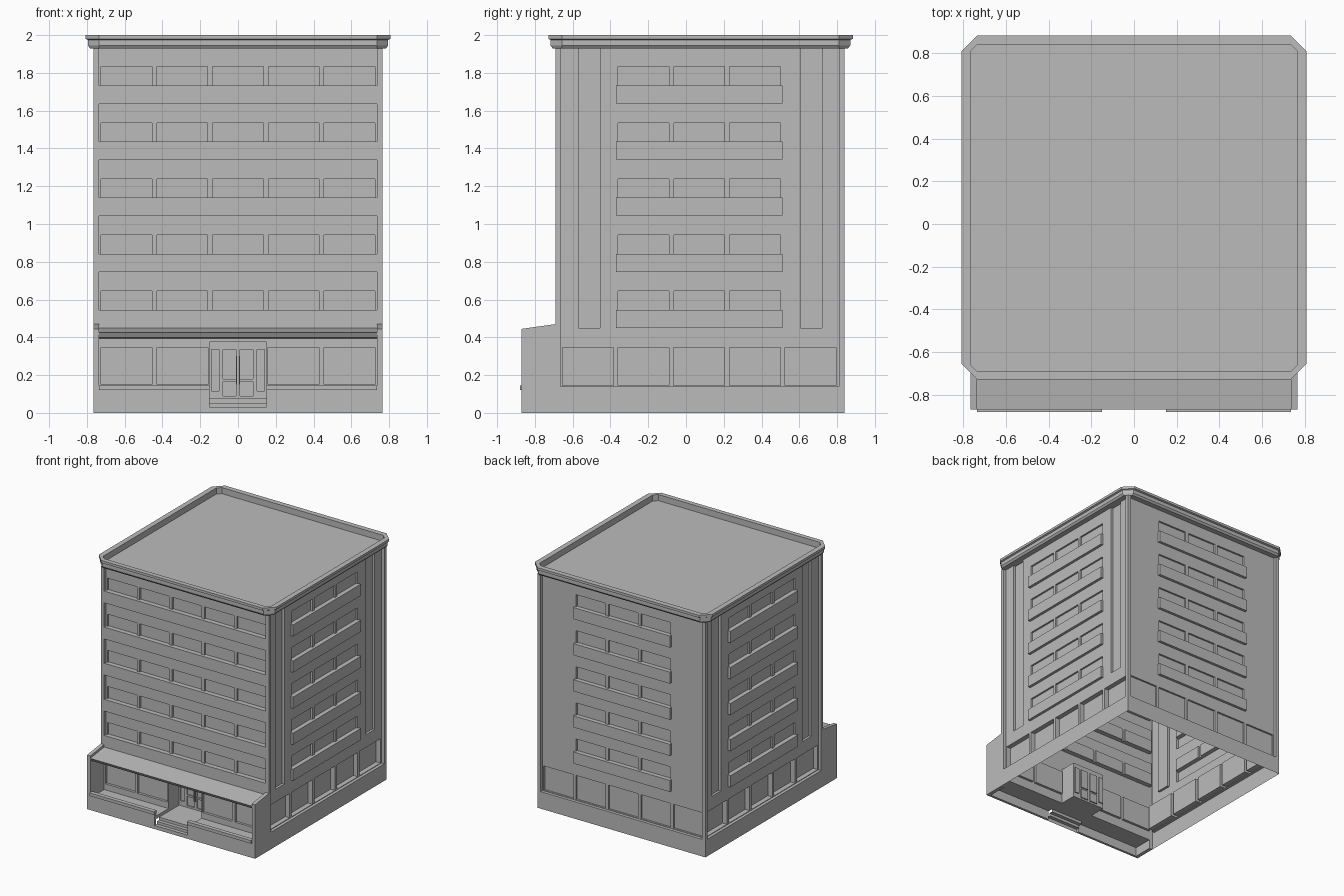
import bpy
import bmesh
from mathutils import Vector

cube = bpy.data.objects.get("Cube")
if cube:
    bpy.data.objects.remove(cube, do_unlink=True)

grey = bpy.data.materials.new("concrete_grey")
grey.use_nodes = True
grey.diffuse_color = (0.5, 0.5, 0.5, 1)
grey.node_tree.nodes["Principled BSDF"].inputs["Base Color"].default_value = (0.5, 0.5, 0.5, 1)

HALF, FRONT, BACK, TOP = 0.765, -0.69, 0.84, 1.93
MID = (FRONT + BACK) / 2 - 0.005
BAY, STOREY = 0.295, 0.297
SILLS = [0.545 + i * STOREY for i in range(5)]


def finish(name, bm, mirror=False):
    me = bpy.data.meshes.new(name)
    bm.to_mesh(me)
    bm.free()
    me.materials.append(grey)
    ob = bpy.data.objects.new(name, me)
    bpy.context.collection.objects.link(ob)
    if mirror:
        mod = ob.modifiers.new("mirror", "MIRROR")
        mod.use_mirror_merge = False
    return ob


def wall(name, origin, u_dir, inward, u_lo, u_hi, v_lo, rects, mirror=False):
    """Relief wall: rectangles (u0, u1, v0, v1, depth); later ones override."""
    origin, u_dir, inward = Vector(origin), Vector(u_dir), Vector(inward)
    us = sorted({round(u, 4) for r in rects for u in r[:2]} | {u_lo, u_hi})
    vs = sorted({round(v, 4) for r in rects for v in r[2:4]} | {v_lo, TOP})

    def depth(i, j):
        u, v = (us[i] + us[i + 1]) / 2, (vs[j] + vs[j + 1]) / 2
        hits = [r[4] for r in rects if r[0] < u < r[1] and r[2] < v < r[3]]
        return hits[-1] if hits else 0

    bm = bmesh.new()

    def quad(*pts):
        bm.faces.new([bm.verts.new(origin + u_dir * u + inward * d + Vector((0, 0, v)))
                      for u, v, d in pts])

    for i in range(len(us) - 1):
        for j in range(len(vs) - 1):
            u0, u1, v0, v1 = us[i], us[i + 1], vs[j], vs[j + 1]
            a = depth(i, j)
            quad((u0, v0, a), (u1, v0, a), (u1, v1, a), (u0, v1, a))
            if i + 2 < len(us) and depth(i + 1, j) != a:
                b = depth(i + 1, j)
                quad((u1, v0, a), (u1, v0, b), (u1, v1, b), (u1, v1, a))
            if j + 2 < len(vs) and depth(i, j + 1) != a:
                b = depth(i, j + 1)
                quad((u0, v1, a), (u1, v1, a), (u1, v1, b), (u0, v1, b))
    bmesh.ops.remove_doubles(bm, verts=bm.verts, dist=0.0001)
    bmesh.ops.dissolve_limit(bm, angle_limit=0.01, verts=bm.verts, edges=bm.edges)
    return finish(name, bm, mirror)


def prism(name, profile, x0, x1, mirror=False, closed=True):
    """Extrude a (y, z) outline along x."""
    bm = bmesh.new()
    ends = [[bm.verts.new((x, y, z)) for y, z in profile] for x in (x0, x1)]
    n = len(profile)
    for k in range(n if closed else n - 1):
        m = (k + 1) % n
        bm.faces.new((ends[0][k], ends[0][m], ends[1][m], ends[1][k]))
    if closed:
        bm.faces.new(ends[0])
        bm.faces.new(ends[1])
        bmesh.ops.recalc_face_normals(bm, faces=bm.faces)
    return finish(name, bm, mirror)


def box(name, x0, x1, y0, y1, z0, z1, mirror=False):
    return prism(name, [(y0, z0), (y1, z0), (y1, z1), (y0, z1)], x0, x1, mirror)


def bays(centre, count, width, v0, v1, depth):
    """A centred row of equal openings."""
    mids = [centre + (k - (count - 1) / 2) * BAY for k in range(count)]
    return [(m - width / 2, m + width / 2, v0, v1, depth) for m in mids]


def balcony_rows(centre):
    rects = []
    for sill in SILLS:
        rects.append((centre - 0.44, centre + 0.44, sill - 0.095, sill, 0.003))
        rects += bays(centre, 3, 0.268, sill, sill + 0.1, 0.04)
    return rects


# Side walls: recessed field, tall strips, balconies, ground floor glazing
side = [(FRONT + 0.025, BACK - 0.03, 0.14, TOP, 0.025)]
for y in (-0.57, 0.605):
    side.append((y, y + 0.115, 0.45, TOP, 0.045))
side += balcony_rows(MID) + bays(MID, 5, 0.27, 0.145, 0.345, 0.065)
wall("side_wall", (HALF, 0, 0), (0, 1, 0), (-1, 0, 0), FRONT, BACK, 0, side, True)

# Back wall
rear = [(-0.735, 0.735, 0.14, TOP, 0.025)] + balcony_rows(0)
rear += bays(0, 5, 0.27, 0.145, 0.345, 0.04)
wall("back_wall", (0, BACK, 0), (-1, 0, 0), (0, -1, 0), -HALF, HALF, 0, rear)

# Front wall: full-width window bands, ground floor glazing, recessed entrance
front = []
for sill in SILLS:
    front.append((-0.735, 0.735, sill, min(sill + 0.2, TOP), 0.025))
    front += bays(0, 5, 0.268, sill, sill + 0.1, 0.04)
front += bays(0, 5, 0.27, 0.15, 0.345, 0.02)
front.append((-0.15, 0.15, 0.075, 0.375, 0.14))
for s in (-1, 1):
    for a, b, v0, v1 in ((0.1, 0.14, 0.115, 0.335), (0.01, 0.08, 0.09, 0.165),
                         (0.01, 0.08, 0.18, 0.335)):
        front.append((min(s * a, s * b), max(s * a, s * b), v0, v1, 0.15))
wall("front_wall", (0, FRONT, 0), (1, 0, 0), (0, 1, 0), -HALF, HALF, 0.075, front)
box("door_handle", 0.004, 0.01, -0.565, -0.55, 0.15, 0.3, True)

# Porch: cheek walls, sloping canopy, terrace, parapet and steps
prism("porch_cheek_wall", [(-0.87, 0), (FRONT, 0), (FRONT, 0.47), (-0.87, 0.445)],
      0.735, HALF, True)
prism("porch_canopy", [(FRONT, 0.39), (-0.855, 0.4), (-0.87, 0.425), (FRONT, 0.45)],
      -0.735, 0.735)
box("porch_terrace", 0.15, 0.735, -0.86, FRONT, 0.075, 0.1, True)
box("porch_parapet", 0.15, 0.735, -0.87, -0.85, 0, 0.125, True)
box("parapet_coping", 0.15, 0.735, -0.88, -0.845, 0.12, 0.145, True)
prism("entrance_steps", [(-0.87, 0), (-0.87, 0.03), (-0.84, 0.03), (-0.84, 0.052),
                         (-0.81, 0.052), (-0.81, 0.075), (FRONT + 0.14, 0.075)],
      0.15, -0.15, closed=False)

# Cornice, parapet and sunken roof as rings around a chamfered rectangle
rings = [(-0.06, 1.93), (0.018, 1.93), (0.03, 1.945), (0.03, 1.975),
         (0.043, 1.98), (0.043, 2.0), (0, 2.0), (0, 1.95)]
bm = bmesh.new()
loops = []
for off, z in rings:
    x, y0, y1, c = HALF + off, FRONT - off * 0.9, BACK + off, max(0.03 + off, 0.005)
    pts = [(-x + c, y0), (x - c, y0), (x, y0 + c), (x, y1 - c),
           (x - c, y1), (-x + c, y1), (-x, y1 - c), (-x, y0 + c)]
    loops.append([bm.verts.new((px, py, z)) for px, py in pts])
for low, high in zip(loops, loops[1:]):
    for k in range(8):
        m = (k + 1) % 8
        bm.faces.new((low[k], low[m], high[m], high[k]))
bm.faces.new(loops[-1])
finish("cornice_and_roof", bm)
